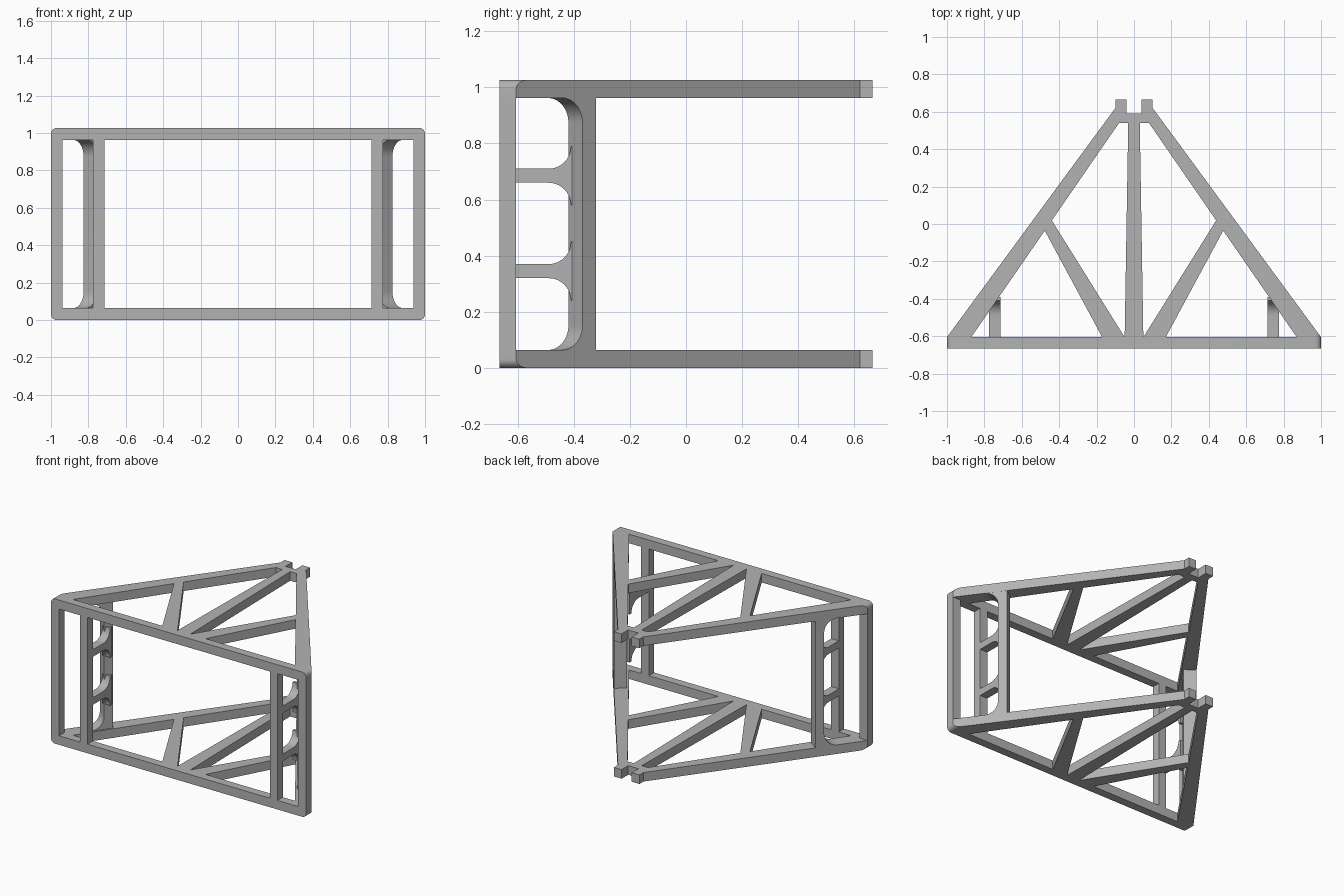
import bpy, bmesh
from math import sin, cos, radians
from mathutils import Vector

old = bpy.data.objects.get("Cube")
if old:
    bpy.data.objects.remove(old, do_unlink=True)

HEIGHT, BAR = 1.026, 0.064          # overall height, bar thickness
FRONT, INNER = -0.665, -0.605       # front and back of the front frame
LOW, HIGH = BAR, HEIGHT - BAR       # clear opening between the trusses

grey = bpy.data.materials.new("light_grey")
grey.use_nodes = True
grey.diffuse_color = (0.45, 0.45, 0.45, 1)
grey.node_tree.nodes["Principled BSDF"].inputs["Base Color"].default_value = grey.diffuse_color


def prism(name, outline, start, end, place):
    """Extrude a 2D outline from start to end; place(a, b, depth) gives x, y, z."""
    bm = bmesh.new()
    face = bm.faces.new([bm.verts.new(place(a, b, start)) for a, b in outline])
    shift = Vector(place(0, 0, end)) - Vector(place(0, 0, start))
    grown = bmesh.ops.extrude_face_region(bm, geom=[face], use_keep_orig=True)
    moved = [g for g in grown["geom"] if isinstance(g, bmesh.types.BMVert)]
    bmesh.ops.translate(bm, verts=moved, vec=shift)
    bmesh.ops.recalc_face_normals(bm, faces=bm.faces)
    mesh = bpy.data.meshes.new(name)
    bm.to_mesh(mesh)
    bm.free()
    mesh.materials.append(grey)
    obj = bpy.data.objects.new(name, mesh)
    bpy.context.collection.objects.link(obj)
    return obj


def arc(a, b, radius, begin, finish, steps=10):
    angles = [radians(begin + (finish - begin) * i / steps) for i in range(steps + 1)]
    return [(a + radius * cos(t), b + radius * sin(t)) for t in angles]


def rect(a0, a1, b0, b1):
    return [(a0, b0), (a1, b0), (a1, b1), (a0, b1)]


def flat(a, b, d):                   # outline seen from above
    return (a, b, d)


def facing(a, b, d):                 # outline seen from the front
    return (a, d, b)


# Rounded envelope that trims the outer corners of the frame
R = 0.03
envelope_outline = (arc(1 - R, HEIGHT - R, R, 0, 90, 6) + arc(R - 1, HEIGHT - R, R, 90, 180, 6)
                    + arc(R - 1, R, R, 180, 270, 6) + arc(1 - R, R, R, 270, 360, 6))
envelope = prism("corner_envelope", envelope_outline, -1, 1, facing)
envelope.hide_render = True


def trim(obj):
    mod = obj.modifiers.new("rounded_corners", "BOOLEAN")
    mod.operation, mod.object, mod.solver = "INTERSECT", envelope, "EXACT"
    bpy.context.view_layer.objects.active = obj
    bpy.ops.object.modifier_apply(modifier=mod.name)


# Outlines of the truss members
arm = [(1, INNER), (0.1, 0.62), (0.1, 0.665), (0.04, 0.665), (0.04, 0.59),
       (0.03, 0.59), (0.03, 0.54), (0.08, 0.54), (0.87, INNER)]
strut = [(0.05, INNER), (0.17, INNER), (0.48, -0.03), (0.44, 0.02)]
spine = [(-0.05, INNER), (0.05, INNER), (0.03, 0.59), (-0.03, 0.59)]

parts = []
for level, z in (("lower", 0), ("upper", HIGH)):
    front_bar = prism(level + "_front_bar", rect(-1, 1, FRONT, INNER), z, z + BAR, flat)
    trim(front_bar)
    parts += [front_bar, prism(level + "_spine", spine, z, z + BAR, flat)]
    for side, s in (("left", 1), ("right", -1)):
        def mirrored(a, b, d, s=s):
            return (s * a, b, d)
        side_arm = prism(f"{level}_{side}_arm", arm, z, z + BAR, mirrored)
        trim(side_arm)
        parts += [side_arm, prism(f"{level}_{side}_strut", strut, z, z + BAR, mirrored)]

# Side post outline with flared ends, and rung outline with a flared back end
F, W = 0.09, 0.06
post = ([(0, LOW)] + arc(W + F, LOW + F, F, 270, 180)
        + arc(W + F, HIGH - F, F, 180, 90) + [(0, HIGH)])
rung = ([(INNER, -0.025)] + arc(-0.49, -0.105, 0.08, 90, 0) + [(-0.39, -0.105), (-0.39, 0.105)]
        + arc(-0.49, 0.105, 0.08, 0, -90) + [(INNER, 0.025)])
along = Vector((0.9, -1.225)).normalized()

for side, s in (("left", 1), ("right", -1)):
    # Uprights in the front frame
    for name, x0, x1 in (("corner_post", 0.937, 1), ("front_post", 0.715, 0.775)):
        parts.append(prism(f"{side}_{name}", rect(s * x0, s * x1, LOW, HIGH), FRONT, INNER, facing))

    # Post set square to the sloping arm
    def sloped(a, b, d, s=s):
        return (s * (0.79 + a * along.x + d * along.y), -0.32 + a * along.y - d * along.x, b)
    parts.append(prism(f"{side}_side_post", post, 0, 0.085, sloped))

    # Rungs between front post and side post
    for level, z in (("lower", 0.345), ("upper", 0.685)):
        def sideways(a, b, d, s=s, z=z):
            return (s * d, a, z + b)
        parts.append(prism(f"{side}_{level}_rung", rung, 0.715, 0.775, sideways))

bpy.data.objects.remove(envelope, do_unlink=True)
bpy.ops.object.select_all(action="DESELECT")
for obj in parts:
    obj.select_set(True)
bpy.context.view_layer.objects.active = parts[0]
bpy.ops.object.shade_smooth_by_angle(angle=radians(30))
